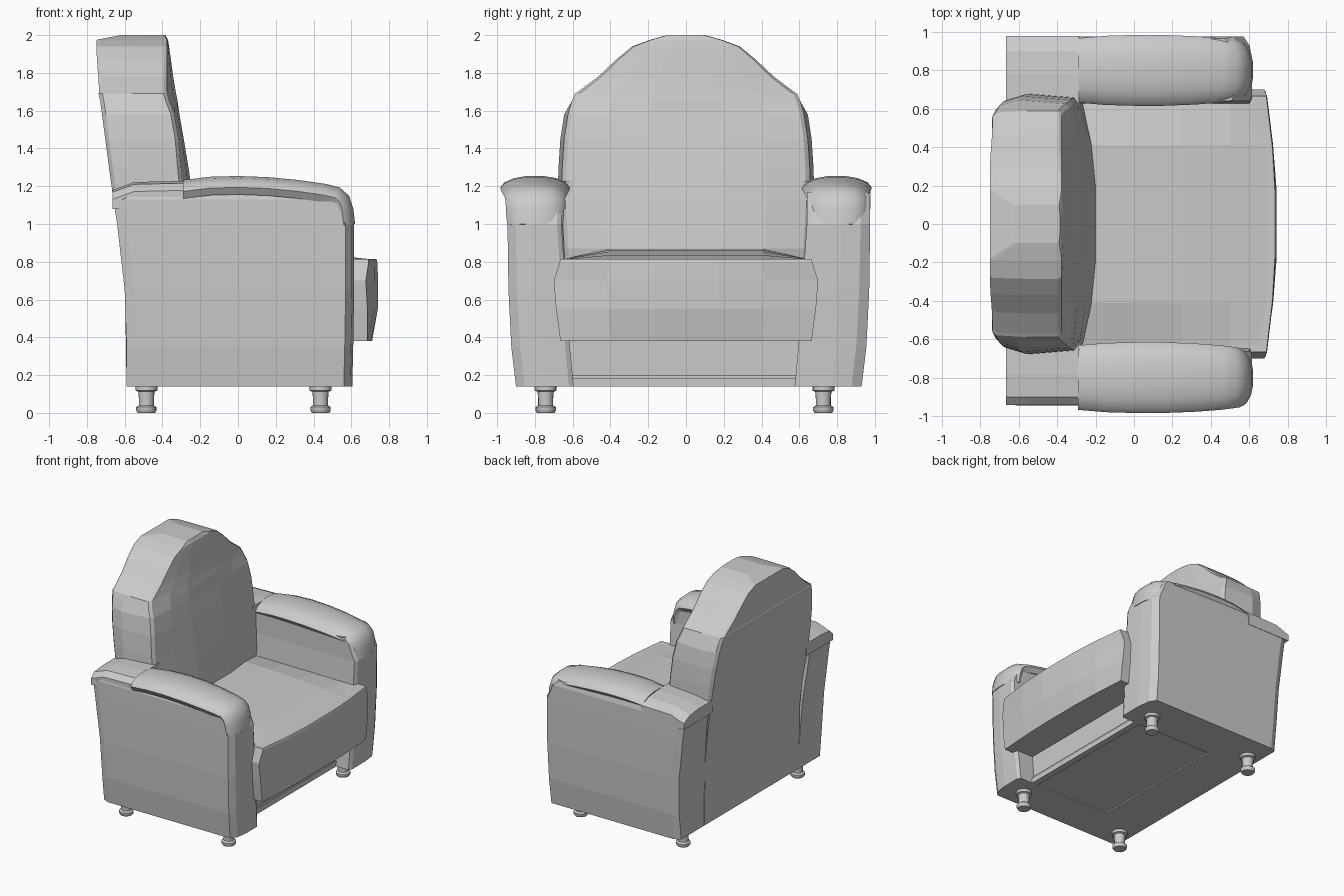
import bpy, bmesh, math
from mathutils import Vector

cube = bpy.data.objects.get("Cube")
if cube:
    bpy.data.objects.remove(cube, do_unlink=True)

grey = bpy.data.materials.new("grey upholstery")
grey.use_nodes = True
grey.diffuse_color = (0.6, 0.6, 0.6, 1)
grey.node_tree.nodes["Principled BSDF"].inputs["Base Color"].default_value = (0.6, 0.6, 0.6, 1)


def loft(name, rings, smooth=None):
    """Skin a row of closed rings and cap both ends."""
    bm = bmesh.new()
    rows = [[bm.verts.new(p) for p in ring] for ring in rings]
    n = len(rows[0])
    for a, b in zip(rows, rows[1:]):
        for i in range(n):
            j = (i + 1) % n
            bm.faces.new((a[i], a[j], b[j], b[i]))
    bm.faces.new(rows[0])
    bm.faces.new(rows[-1])
    bmesh.ops.recalc_face_normals(bm, faces=bm.faces)
    mesh = bpy.data.meshes.new(name)
    bm.to_mesh(mesh)
    bm.free()
    mesh.materials.append(grey)
    obj = bpy.data.objects.new(name, mesh)
    bpy.context.collection.objects.link(obj)
    if smooth:
        bpy.ops.object.select_all(action='DESELECT')
        obj.select_set(True)
        bpy.context.view_layer.objects.active = obj
        bpy.ops.object.shade_smooth_by_angle(angle=math.radians(smooth))
    return obj


def box(name, x0, x1, y, z0, z1):
    ring = [(x0, -y), (x1, -y), (x1, y), (x0, y)]
    return loft(name, [[(px, py, z) for px, py in ring] for z in (z0, z1)])


# Arm bodies: height, outer y, inner y, front x, back x
ARM_LEVELS = [(.14, .915, .585, .605, -.59), (.35, .94, .605, .61, -.59),
              (.65, .955, .625, .615, -.6), (1.0, .96, .65, .615, -.64),
              (1.13, .96, .65, .56, -.66), (1.17, .95, .65, .52, -.57)]


def arm(side, s):
    rings = []
    for z, out, inn, xf, xb in ARM_LEVELS:
        o, i = s * out + .015, s * inn - .01
        at = lambda t: i + (o - i) * t
        rings.append([(xb, i, z), (xf - .015, i, z), (xf, at(.08), z), (xf, at(.55), z),
                      (xf - .012, at(.85), z), (xf - .045, o, z),
                      (xb + .05, o, z), (xb, at(.93), z)])
    loft(side + "_arm_body", rings)

    # Raised block behind the arm pad
    rings = []
    for x, z in [(-.665, 1.18), (-.55, 1.222), (-.285, 1.228)]:
        o = s * .96 + .018
        rings.append([(x, s * .6, 1.08), (x, s * .6, z), (x, s * .78, z),
                      (x, s * .9, z - .012), (x, o, z - .05), (x, o, 1.08)])
    loft(side + "_arm_rear", rings)


# Arm pads: swept path (x, z, half width) that curls down at the front
PAD_PATH = [(-.29, 1.235, .168), (-.15, 1.252, .18), (.0, 1.256, .184), (.16, 1.25, .184),
            (.32, 1.235, .178), (.46, 1.215, .168), (.54, 1.195, .16), (.59, 1.15, .156),
            (.613, 1.08, .154), (.622, 1.0, .148)]
PAD_SECTION = [(-.86, -.1), (-1, -.062), (-.88, -.035), (-.6, -.013), (-.25, -.002),
               (.25, -.002), (.6, -.013), (.88, -.035), (1, -.062), (.86, -.1)]


def arm_pad(side, s):
    rings = []
    last = len(PAD_PATH) - 1
    for k, (x, z, w) in enumerate(PAD_PATH):
        a, b = PAD_PATH[max(k - 1, 0)], PAD_PATH[min(k + 1, last)]
        t = Vector((b[0] - a[0], 0, b[1] - a[1])).normalized()
        if k == 0:
            t = Vector((1, 0, 0))
        normal = Vector((-t.z, 0, t.x))
        rings.append([Vector((x, s * .799 + v * w, z)) + normal * d for v, d in PAD_SECTION])
    loft(side + "_arm_pad", rings, 50)


# Turned feet: radius, height
FOOT = [(.058, .145), (.058, .118), (.043, .112), (.04, .075), (.04, .04),
        (.054, .03), (.054, .012), (.046, 0)]


def foot(name, x, y, sides=16):
    rings = []
    for r, z in FOOT:
        angles = [2 * math.pi * i / sides for i in range(sides)]
        rings.append([(x + r * math.cos(a), y + r * math.sin(a), z) for a in angles])
    loft(name, rings, 35)


for side, s in (("left", 1), ("right", -1)):
    arm(side, s)
    arm_pad(side, s)
    for end, x in (("front", .437), ("rear", -.485)):
        foot(f"{side}_{end}_foot", x, s * .735 - .008)

# Backrest: height, half width, rear x, front edge x, front centre x
BACK = [(.14, .64, -.59, -.4, -.4), (.65, .64, -.598, -.3, -.25), (.87, .645, -.62, -.265, -.2),
        (1.13, .66, -.66, -.285, -.237), (1.3, .655, -.683, -.302, -.262),
        (1.45, .645, -.703, -.315, -.287), (1.58, .625, -.72, -.338, -.31),
        (1.65, .605, -.73, -.365, -.32), (1.69, .588, -.738, -.376, -.328),
        (1.7, .572, -.735, -.376, -.33), (1.78, .465, -.74, -.376, -.343),
        (1.87, .37, -.747, -.376, -.355), (1.94, .285, -.75, -.376, -.365),
        (1.975, .19, -.75, -.376, -.371), (2.0, .1, -.62, -.39, -.385)]
rings = []
for z, w, xr, xe, xc in BACK:
    mid = xr + .12 if z < 1.69 else (xr + xe) / 2
    half = [(xc, w * .3), (xc + (xe - xc) * .35, w * .65), (xe, w * .965),
            (xe - .018, w), (mid, w + (.02 if z < 1.6 else 0)), (xr + .02, w * .985), (xr, w * .95)]
    rings.append([(x, y, z) for x, y in half] + [(x, -y, z) for x, y in reversed(half)])
loft("backrest", rings)

# Seat base with a bowed front: height, half width, front x, bow
rings = []
for z, w, xf, bow in [(.38, .665, .71, .025), (.55, .688, .74, .055), (.7, .7, .742, .065),
                      (.8, .668, .737, .045), (.815, .665, .733, .045), (.815, .645, .705, .045)]:
    half = [(xf, w * .25), (xf - bow * .3, w * .6), (xf - bow, w), (-.4, w)]
    rings.append([(x, y, z) for x, y in half] + [(x, -y, z) for x, y in reversed(half)])
loft("seat_base", rings)

# Crowned seat cushion rising toward the back
rings = []
for x, rise in [(.7, .001), (.5, .022), (.25, .04), (0, .05), (-.35, .057)]:
    ys = [-.645, -.41, -.2, .2, .41, .645]
    tops = [(x - (.035 if x > .6 and abs(y) > .5 else 0), y,
             .813 + rise * (1 if abs(y) < .5 else .05)) for y in ys]
    rings.append(tops + [(tops[-1][0], .645, .75), (tops[0][0], -.645, .75)])
loft("seat_cushion", rings)

# Lower front panel and underside
box("lower_front_panel", .42, .46, .63, .16, .45)
box("front_rail", .43, .48, .6, .14, .183)
box("floor_rear", -.585, -.23, .62, .14, .2)
box("floor_front", -.23, .47, .62, .15, .2)
